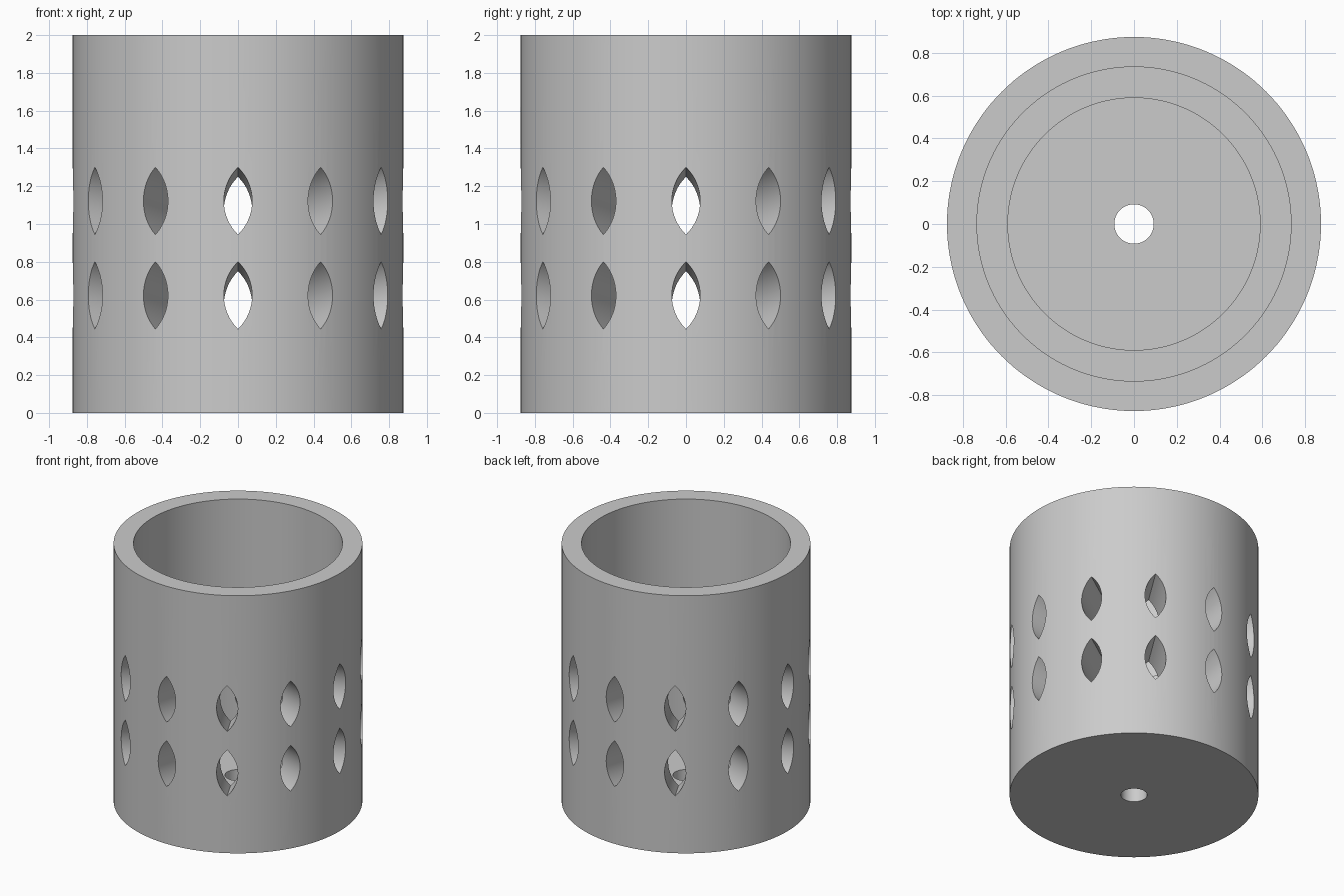
import bpy
import bmesh
import math
from mathutils import Matrix

old = bpy.data.objects.get("Cube")
if old:
    bpy.data.objects.remove(old, do_unlink=True)

SEGMENTS = 144
OUTER, BORE, CORE, DRAIN = 0.875, 0.735, 0.59, 0.092
HEIGHT, LEDGE, FLOOR = 2.0, 1.3, 0.2

grey = bpy.data.materials.new("plain grey")
grey.use_nodes = True
colour = (0.6, 0.6, 0.6, 1)
grey.diffuse_color = colour
grey.node_tree.nodes["Principled BSDF"].inputs["Base Color"].default_value = colour


def make_object(name, bm):
    bmesh.ops.recalc_face_normals(bm, faces=bm.faces)
    mesh = bpy.data.meshes.new(name)
    bm.to_mesh(mesh)
    bm.free()
    mesh.materials.append(grey)
    obj = bpy.data.objects.new(name, mesh)
    bpy.context.collection.objects.link(obj)
    return obj


def lathe(name, profile):
    """Revolve a closed (radius, height) profile about z."""
    bm = bmesh.new()
    rings = []
    for i in range(SEGMENTS):
        a = math.tau * i / SEGMENTS
        rings.append([bm.verts.new((r * math.cos(a), r * math.sin(a), z)) for r, z in profile])
    n = len(profile)
    for i, ring in enumerate(rings):
        following = rings[(i + 1) % SEGMENTS]
        for j in range(n):
            k = (j + 1) % n
            bm.faces.new((ring[j], following[j], following[k], ring[k]))
    return make_object(name, bm)


def add_slot(bm, angle, z_mid, half_w=0.075, half_h=0.178, steps=16):
    """Pointed-oval prism through the wall, sloping down inward."""
    arc_r = (half_h ** 2 + half_w ** 2) / (2 * half_w)
    spread = math.asin(half_h / arc_r)
    outline = []
    for side in (1, -1):
        for i in range(steps):
            t = side * spread * (2 * i / steps - 1)
            outline.append((side * (arc_r * math.cos(t) - arc_r + half_w), arc_r * math.sin(t)))
    turn = Matrix.Rotation(angle, 3, 'Z')
    ends = []
    for r in (0.5, 1.0):
        drop = (r - OUTER) * math.tan(math.radians(10))
        verts = [bm.verts.new((r, y, z_mid + z + drop)) for y, z in outline]
        bmesh.ops.rotate(bm, verts=verts, cent=(0, 0, 0), matrix=turn)
        ends.append(verts)
    inner, outer = ends
    n = len(outline)
    for i in range(n):
        k = (i + 1) % n
        bm.faces.new((inner[i], inner[k], outer[k], outer[i]))
    bm.faces.new(list(reversed(inner)))
    bm.faces.new(outer)


# Stepped cup with a drain hole in its floor
cup = lathe("vented_cup", [
    (DRAIN, 0), (OUTER, 0), (OUTER, HEIGHT), (BORE, HEIGHT),
    (BORE, LEDGE), (CORE, LEDGE), (CORE, FLOOR), (DRAIN, FLOOR)])

# Two rows of twelve slots
bm = bmesh.new()
for row_z in (0.622, 1.122):
    for i in range(12):
        add_slot(bm, math.tau * i / 12, row_z)
slots = make_object("slot_cutter", bm)
slots.hide_render = True

cut = cup.modifiers.new("slots", 'BOOLEAN')
cut.operation = 'DIFFERENCE'
cut.solver = 'EXACT'
cut.object = slots

bpy.ops.object.select_all(action='DESELECT')
cup.select_set(True)
bpy.context.view_layer.objects.active = cup
bpy.ops.object.modifier_apply(modifier=cut.name)
bpy.data.objects.remove(slots, do_unlink=True)
bpy.ops.object.shade_smooth_by_angle(angle=math.radians(30))
